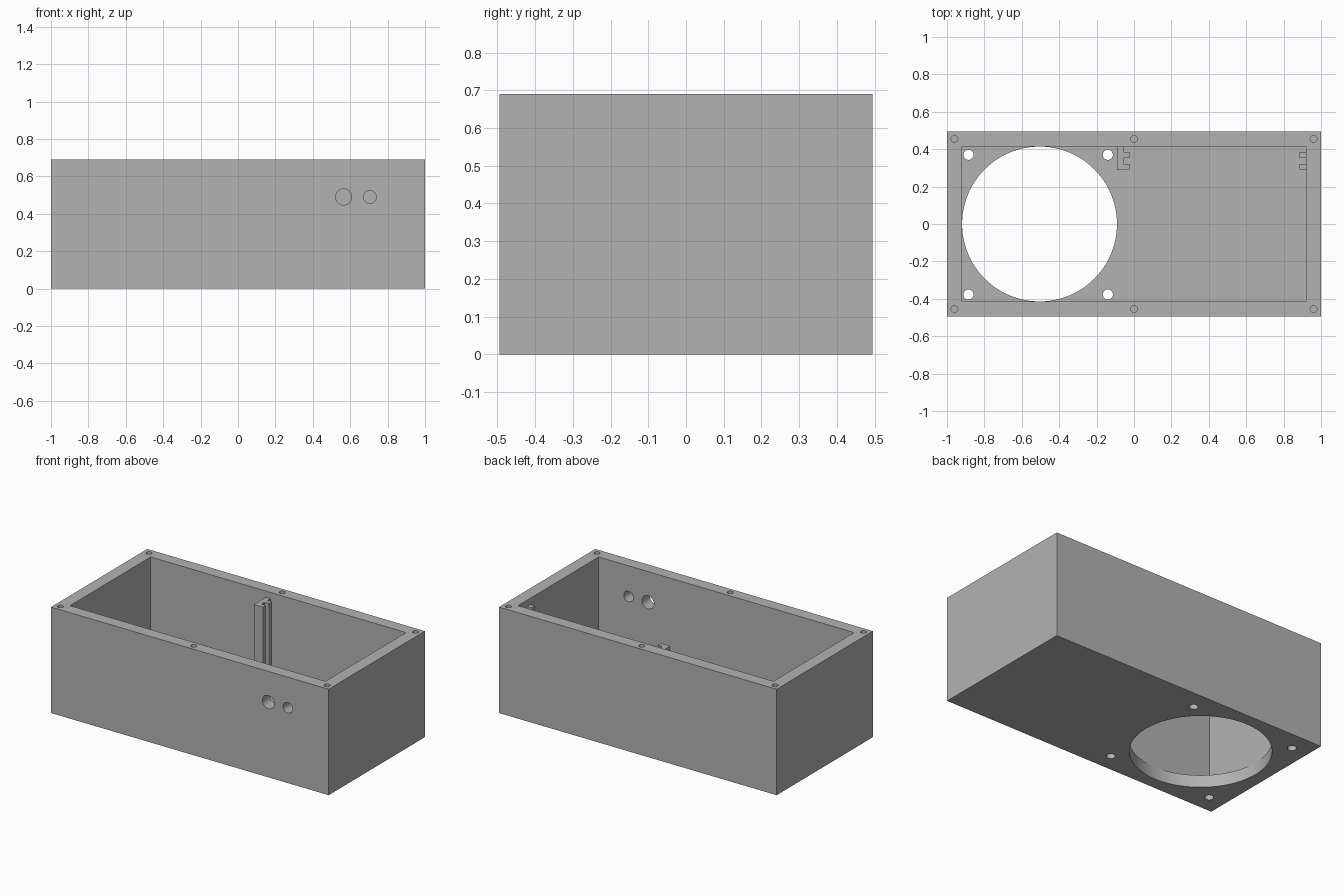
import bpy
import bmesh
from math import radians

W, D, H = 1.0, 0.495, 0.69        # half width, half depth, height
T = 0.08                          # wall and floor thickness
RAIL_TOP = 0.65

cube = bpy.data.objects.get("Cube")
if cube:
    bpy.data.objects.remove(cube, do_unlink=True)

grey = bpy.data.materials.new("plain grey")
grey.use_nodes = True
grey.diffuse_color = (0.45, 0.45, 0.45, 1)
grey.node_tree.nodes["Principled BSDF"].inputs["Base Color"].default_value = grey.diffuse_color


def activate(ob):
    bpy.ops.object.select_all(action='DESELECT')
    ob.select_set(True)
    bpy.context.view_layer.objects.active = ob


def box(name, lo, hi):
    bpy.ops.mesh.primitive_cube_add(size=1, location=[(a + b) / 2 for a, b in zip(lo, hi)])
    ob = bpy.context.object
    ob.name = name
    ob.scale = [b - a for a, b in zip(lo, hi)]
    bpy.ops.object.transform_apply(location=True, rotation=True, scale=True)
    return ob


def drill(location, radius, depth, sides=32, tilt=0):
    bpy.ops.mesh.primitive_cylinder_add(vertices=sides, radius=radius, depth=depth,
                                        location=location, rotation=(tilt, 0, 0))
    return bpy.context.object


def cut(target, cutter):
    cutter.hide_render = True
    mod = target.modifiers.new("cut", 'BOOLEAN')
    mod.operation = 'DIFFERENCE'
    mod.solver = 'EXACT'
    mod.object = cutter
    activate(target)
    bpy.ops.object.modifier_apply(modifier=mod.name)
    bpy.data.objects.remove(cutter, do_unlink=True)


def extrude_profile(name, outline, z0, z1):
    bm = bmesh.new()
    face = bm.faces.new([bm.verts.new((x, y, z0)) for x, y in outline])
    top = bmesh.ops.extrude_face_region(bm, geom=[face])["geom"]
    verts = [v for v in top if isinstance(v, bmesh.types.BMVert)]
    bmesh.ops.translate(bm, vec=(0, 0, z1 - z0), verts=verts)
    bmesh.ops.recalc_face_normals(bm, faces=bm.faces)
    mesh = bpy.data.meshes.new(name)
    bm.to_mesh(mesh)
    bm.free()
    ob = bpy.data.objects.new(name, mesh)
    bpy.context.collection.objects.link(ob)
    mesh.materials.append(grey)
    return ob


# Open-topped case
case = box("case", (-W, -D, 0), (W, D, H))
case.data.materials.append(grey)
cut(case, box("cavity", (T - W, T - D, T), (W - T, D - T, H + T)))

# Large round opening in the floor with four mounting holes
cut(case, drill((-0.505, 0, T / 2), 0.414, 4 * T, 96))
for x in (-0.885, -0.14):
    for y in (-0.377, 0.37):
        cut(case, drill((x, y, T / 2), 0.027, 4 * T))

# Blind screw holes in the rim
for x in (-0.96, 0, 0.96):
    for y in (-0.455, 0.455):
        cut(case, drill((x, y, H), 0.018, 0.3, 24))

# Two holes through the front wall
for x, radius in ((0.565, 0.043), (0.705, 0.034)):
    cut(case, drill((x, T / 2 - D, 0.49), radius, 2 * T, 32, radians(90)))

activate(case)
bpy.ops.object.shade_smooth_by_angle(angle=radians(30))

# Slotted board rail standing against the back wall
back = D - T
y1, y2, y3, y4 = (back - 0.031 * i for i in range(1, 5))
left, web, tip = -0.09, -0.057, -0.024
extrude_profile("slotted_rail",
                [(left, back + 0.01), (web, back + 0.01), (web, y1), (tip, y1), (tip, y2),
                 (web, y2), (web, y3), (tip, y3), (tip, y4), (left, y4)],
                T - 0.01, RAIL_TOP)

# Matching pair of ribs on the side wall
for name, near, far in (("rear_rib", y2, y1), ("front_rib", y4, y3)):
    box(name, (W - T - 0.036, near, T - 0.01), (W - T + 0.01, far, RAIL_TOP)).data.materials.append(grey)
